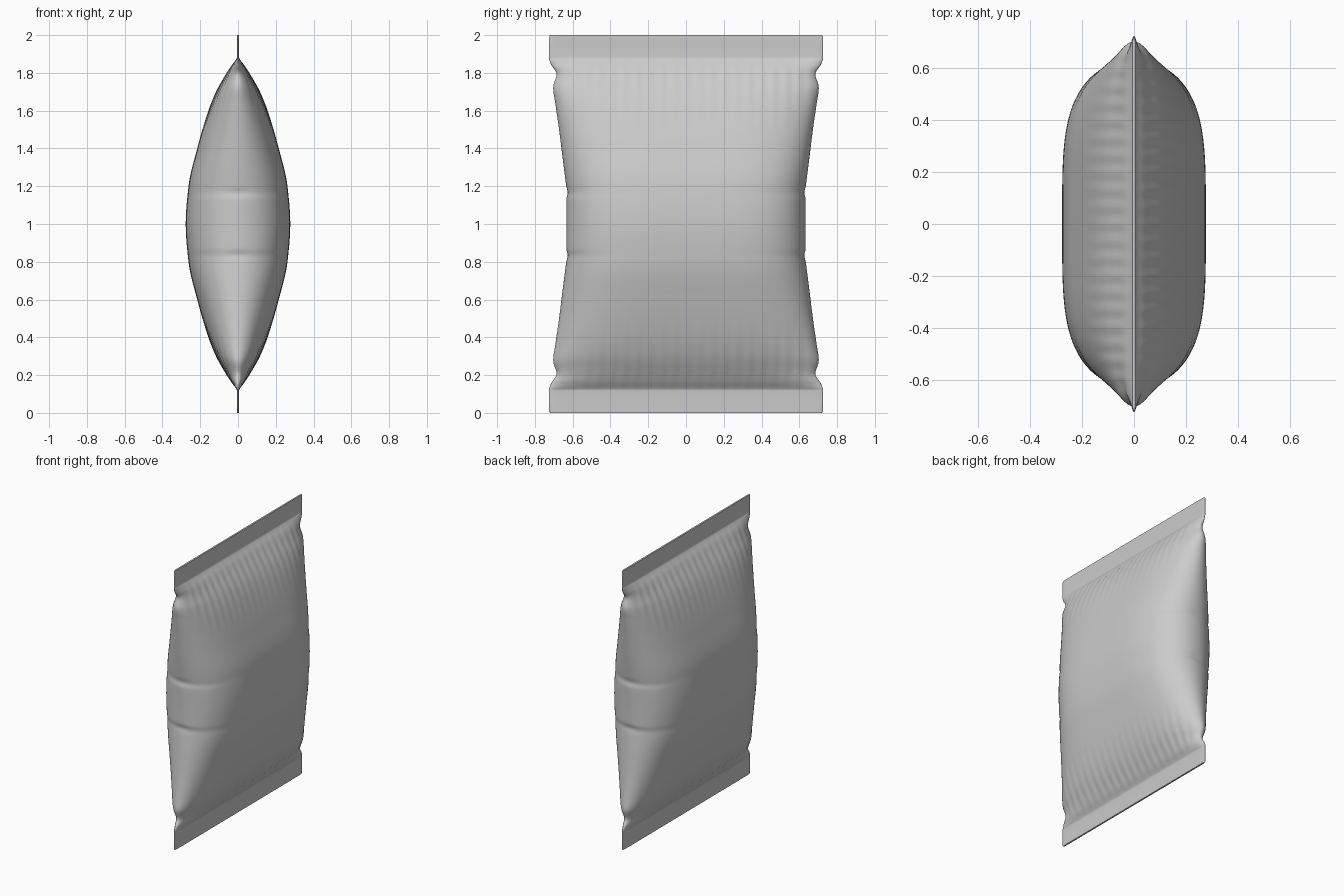
import bpy, bmesh, math

if "Cube" in bpy.data.objects:
    bpy.data.objects.remove(bpy.data.objects["Cube"])

# d = distance from the nearest end of the bag
THICK = [(0, .006), (.12, .006), (.135, .014), (.16, .033), (.2, .058), (.3, .115), (.4, .156),
         (.6, .216), (.8, .262), (1, .277)]
WIDTH = [(0, .725), (.12, .725), (.15, .717), (.2, .695), (.23, .696), (.28, .703), (.36, .692),
         (.5, .672), (.7, .647), (.80, .634), (.835, .630), (.87, .634), (1, .633)]
POWER = [(0, 60), (.11, 60), (.15, 8), (.25, 4.5), (.5, 4), (1, 4)]


def curve(pts, d):
    """Smooth monotone interpolation through points."""
    n = len(pts)
    sl = [(pts[i+1][1]-pts[i][1]) / (pts[i+1][0]-pts[i][0]) for i in range(n-1)]
    m = [0.0]
    for a, b in zip(sl, sl[1:]):
        m.append(2*a*b/(a+b) if a*b > 0 else 0.0)
    m.append(0.0)
    for i in range(n-1):
        if d <= pts[i+1][0] + 1e-9:
            h = pts[i+1][0]-pts[i][0]
            t = (d-pts[i][0]) / h
            return ((2*t**3-3*t*t+1)*pts[i][1] + (t**3-2*t*t+t)*h*m[i]
                    + (3*t*t-2*t**3)*pts[i+1][1] + (t**3-t*t)*h*m[i+1])
    return pts[-1][1]


def bump(v, centre, size):
    return math.exp(-((v-centre)/size)**2)


SIDE = 150


def section(z):
    """One closed outline of the bag at height z."""
    d = min(z, 2-z)
    X, Y, p = curve(THICK, d), curve(WIDTH, d), curve(POWER, d)
    if d < .008:                      # slightly rounded seal corners
        Y -= .006 * (1-d/.008)
    # gathers fanning out from the seals
    fade = max(0, min(1, (d-.125)/.08)) * max(0, min(1, (.52-d)/.3))
    pts = []
    for sign in (1, -1):
        for i in range(SIDE):
            u = sign * math.sin(-math.pi/2 + math.pi*i/SIDE)
            x = X * math.sqrt(max(0, 1-abs(u)**p))
            y = u * Y
            x += .0022*fade*math.cos(y*math.tau/.066) * (1-abs(u)**6)
            # small dimples on the side walls
            dent = (.004*bump(d, .835, .022) + .010*bump(d, .21, .03)) * bump(x, 0, .06)
            if d > .13 and abs(u) > .8:
                y -= math.copysign(dent, y) * (abs(u)-.8)/.2
            pts.append((sign*x, y, z))
    return pts


# height rings, closer together near the seals
half = [0, .004, .008, .06, .118, .124]
half += [.13 + .01*i for i in range(25)]
half += [.38 + .02*i for i in range(21)]
half += [.79 + .01*i for i in range(10)] + [.91, .95]
half.sort()
heights = half + [1] + [2-h for h in reversed(half)]

bm = bmesh.new()
rings = [[bm.verts.new(c) for c in section(z)] for z in heights]
count = 2*SIDE
for a, b in zip(rings, rings[1:]):
    for i in range(count):
        j = (i+1) % count
        bm.faces.new((a[i], a[j], b[j], b[i]))
bm.faces.new(rings[0][::-1])
bm.faces.new(rings[-1])
bmesh.ops.recalc_face_normals(bm, faces=bm.faces)

mesh = bpy.data.meshes.new("pillow_bag")
bm.to_mesh(mesh)
bm.free()
bag = bpy.data.objects.new("pillow_bag", mesh)
bpy.context.collection.objects.link(bag)
bpy.context.view_layer.objects.active = bag
bag.select_set(True)
bpy.ops.object.shade_smooth_by_angle(angle=math.radians(45))
